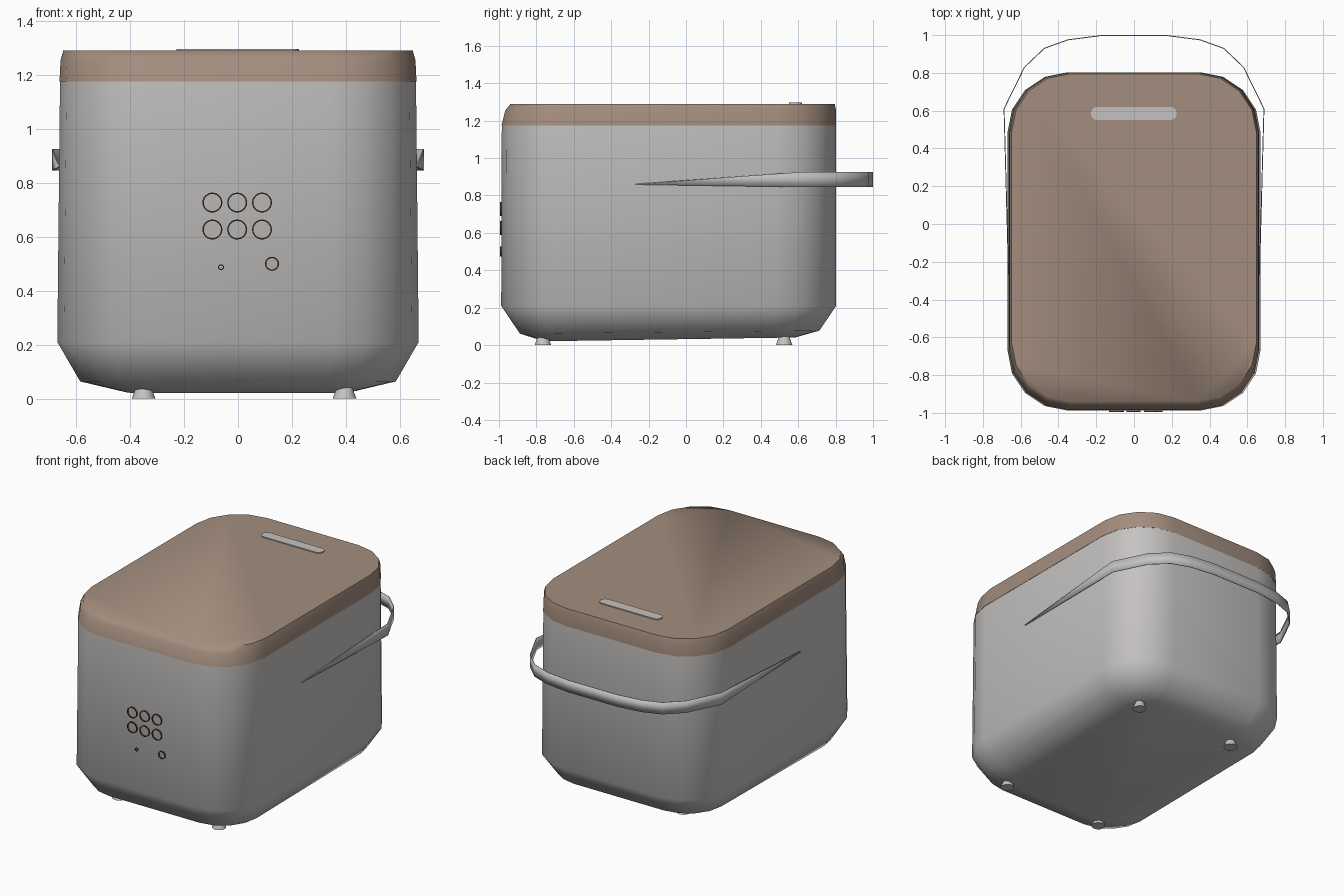
import bpy, bmesh, math
from mathutils import Matrix

if "Cube" in bpy.data.objects:
    bpy.data.objects.remove(bpy.data.objects["Cube"])


def material(name, rgb):
    m = bpy.data.materials.new(name)
    m.diffuse_color = (*rgb, 1)
    m.use_nodes = True
    m.node_tree.nodes["Principled BSDF"].inputs["Base Color"].default_value = m.diffuse_color
    return m


GREY = material("light_grey", (0.56, 0.545, 0.535))
TAN = material("warm_tan", (0.37, 0.27, 0.21))
DARK = material("dark_brown", (0.06, 0.045, 0.035))


def finish(name, bm, mat, angle=60):
    bmesh.ops.recalc_face_normals(bm, faces=bm.faces)
    me = bpy.data.meshes.new(name)
    bm.to_mesh(me)
    bm.free()
    me.materials.append(mat)
    ob = bpy.data.objects.new(name, me)
    bpy.context.collection.objects.link(ob)
    bpy.context.view_layer.objects.active = ob
    ob.select_set(True)
    bpy.ops.object.shade_smooth_by_angle(angle=math.radians(angle))
    ob.select_set(False)
    return ob


def outline(x0, x1, y0, y1, r, seg=4):
    """Rounded rectangle, counter-clockwise."""
    pts = []
    corners = [(x1 - r, y1 - r), (x0 + r, y1 - r), (x0 + r, y0 + r), (x1 - r, y0 + r)]
    for i, (cx, cy) in enumerate(corners):
        for k in range(seg + 1):
            a = math.pi / 2 * (i + k / seg)
            pts.append((cx + r * math.cos(a), cy + r * math.sin(a)))
    return pts


def loft(bm, rings):
    """Skin a stack of equal-length rings and cap both ends."""
    rows = [[bm.verts.new(p) for p in ring] for ring in rings]
    n = len(rows[0])
    for a, b in zip(rows, rows[1:]):
        for i in range(n):
            j = (i + 1) % n
            bm.faces.new((a[i], a[j], b[j], b[i]))
    bm.faces.new(rows[0][::-1])
    bm.faces.new(rows[-1])


def shell_ring(z, side, front, back, r, tilt=0.0):
    pts = outline(-0.67 + side, 0.67 - side, -0.988 + front, 0.803 - back, r)
    return [(x, y, z + tilt * y) for x, y in pts]


# Body with rounded underside, slightly tilted bottom
bm = bmesh.new()
loft(bm, [
    shell_ring(0.032, 0.26, 0.23, 0.22, 0.12, 0.015),
    shell_ring(0.07, 0.085, 0.10, 0.09, 0.25, 0.01),
    shell_ring(0.21, 0.0, 0.0, 0.0, 0.32),
    shell_ring(1.175, 0.01, 0.003, 0.0, 0.32),
])
finish("body", bm, GREY)

# Lid, front edge sloping back
bm = bmesh.new()
loft(bm, [
    shell_ring(1.175, 0.008, 0.002, 0.0, 0.32),
    shell_ring(1.255, 0.012, 0.022, 0.0, 0.32),
    shell_ring(1.29, 0.022, 0.05, 0.008, 0.31),
])
finish("lid", bm, TAN)

# Pale slot plate on the lid
bm = bmesh.new()
slot = outline(-0.228, 0.226, 0.55, 0.62, 0.0345, 6)
loft(bm, [[(x, y, z) for x, y in slot] for z in (1.285, 1.297)])
finish("lid_slot", bm, GREY, 30)

# Thin carrying strap: half path of (x, y, z low, z high), mirrored
half = [(0.664, -0.27, 0.858, 0.862), (0.688, 0.61, 0.845, 0.925),
        (0.58, 0.83, 0.845, 0.925), (0.475, 0.93, 0.845, 0.925),
        (0.35, 0.975, 0.845, 0.925), (0.18, 0.997, 0.845, 0.925)]
path = half + [(-x, y, a, b) for x, y, a, b in reversed(half)]
bm = bmesh.new()
cols = [(bm.verts.new((x, y, a)), bm.verts.new((x, y, b))) for x, y, a, b in path]
for p, q in zip(cols, cols[1:]):
    bm.faces.new((p[0], q[0], q[1], p[1]))
strap = finish("strap_handle", bm, GREY)
thick = strap.modifiers.new("thickness", 'SOLIDIFY')
thick.thickness = 0.005
thick.offset = 0

# Four tapered feet
for x, sx in ((-0.35, "left"), (0.395, "right")):
    for y, sy in ((-0.765, "front"), (0.525, "back")):
        bm = bmesh.new()
        bmesh.ops.create_cone(bm, cap_ends=True, segments=12, radius1=0.044,
                              radius2=0.022, depth=0.06,
                              matrix=Matrix.Translation((x, y, 0.03)))
        finish(f"{sy}_{sx}_foot", bm, GREY, 40)


# Button rings on the front panel
def ring(name, x, z, r, w):
    bm = bmesh.new()
    n = 24
    section = [(r, -0.984), (r, -0.994), (r - w, -0.994), (r - w, -0.984)]
    rows = []
    for i in range(n):
        a = 2 * math.pi * i / n
        rows.append([bm.verts.new((x + q * math.cos(a), y, z + q * math.sin(a)))
                     for q, y in section])
    for i in range(n):
        p, q = rows[i], rows[(i + 1) % n]
        for k in range(4):
            m = (k + 1) % 4
            bm.faces.new((p[k], p[m], q[m], q[k]))
    finish(name, bm, DARK, 30)


for row, z in enumerate((0.727, 0.627)):
    for col, x in enumerate((-0.095, -0.003, 0.089)):
        ring(f"button_ring_{row}_{col}", x, z, 0.037, 0.005)
ring("power_button_ring", 0.126, 0.5, 0.026, 0.005)
ring("indicator_ring", -0.063, 0.487, 0.011, 0.004)
